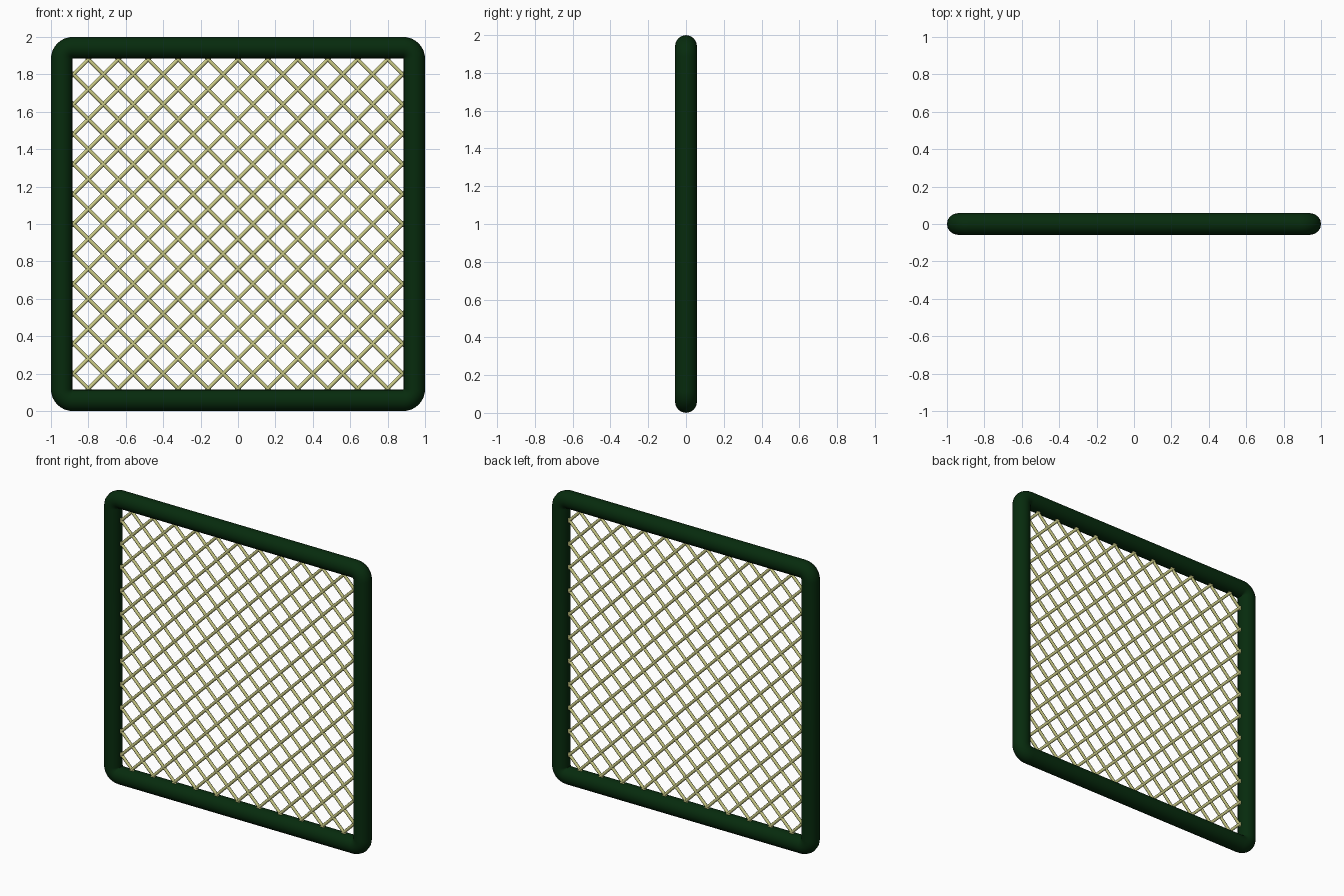
import bpy, math

if "Cube" in bpy.data.objects:
    bpy.data.objects.remove(bpy.data.objects["Cube"])

R = 0.058          # frame tube radius
C = 1 - R          # frame centre line half size
H = 0.89           # wire mesh half size (ends hidden inside the tube)
STEP = 0.16        # wire spacing
WIRE = 0.01        # wire radius


def material(name, colour):
    m = bpy.data.materials.new(name)
    m.diffuse_color = colour
    m.use_nodes = True
    m.node_tree.nodes["Principled BSDF"].inputs["Base Color"].default_value = m.diffuse_color
    return m


green = material("dark green", (0.002, 0.024, 0.004, 1))
straw = material("straw wire", (0.6, 0.6, 0.24, 1))


def tube(name, paths, radius, res, mat, cyclic=False):
    cu = bpy.data.curves.new(name, 'CURVE')
    cu.dimensions = '3D'
    cu.bevel_depth = radius
    cu.bevel_resolution = res
    cu.use_fill_caps = not cyclic
    for pts in paths:
        s = cu.splines.new('POLY')
        s.points.add(len(pts) - 1)
        for p, co in zip(s.points, pts):
            p.co = (*co, 1)
        s.use_cyclic_u = cyclic
    ob = bpy.data.objects.new(name, cu)
    bpy.context.collection.objects.link(ob)
    bpy.context.view_layer.objects.active = ob
    ob.select_set(True)
    bpy.ops.object.convert(target='MESH')
    ob = bpy.context.object
    ob.data.materials.clear()
    ob.data.materials.append(mat)
    bpy.ops.object.shade_smooth_by_angle(angle=math.radians(50))
    ob.select_set(False)
    return ob


# Frame: one round tube bent tightly at four corners
b = R * 1.01
loop = []
for k, (sx, sz) in enumerate([(1, 1), (-1, 1), (-1, -1), (1, -1)]):
    for i in range(9):
        a = math.pi / 2 * (k + i / 8)
        loop.append((sx * (C - b) + b * math.cos(a), 0, 1 + sz * (C - b) + b * math.sin(a)))
tube("frame", [loop], R, 6, green, True)

# Diagonal wires crossing in one plane
for name, d in (("rising_wires", 1), ("falling_wires", -1)):
    paths = []
    for k in range(-11, 11):
        c = (k + 0.5) * STEP
        x0, x1 = max(-H, c - H), min(H, c + H)
        paths.append([(d * x0, 0, 1 + x0 - c), (d * x1, 0, 1 + x1 - c)])
    tube(name, paths, WIRE, 2, straw)
